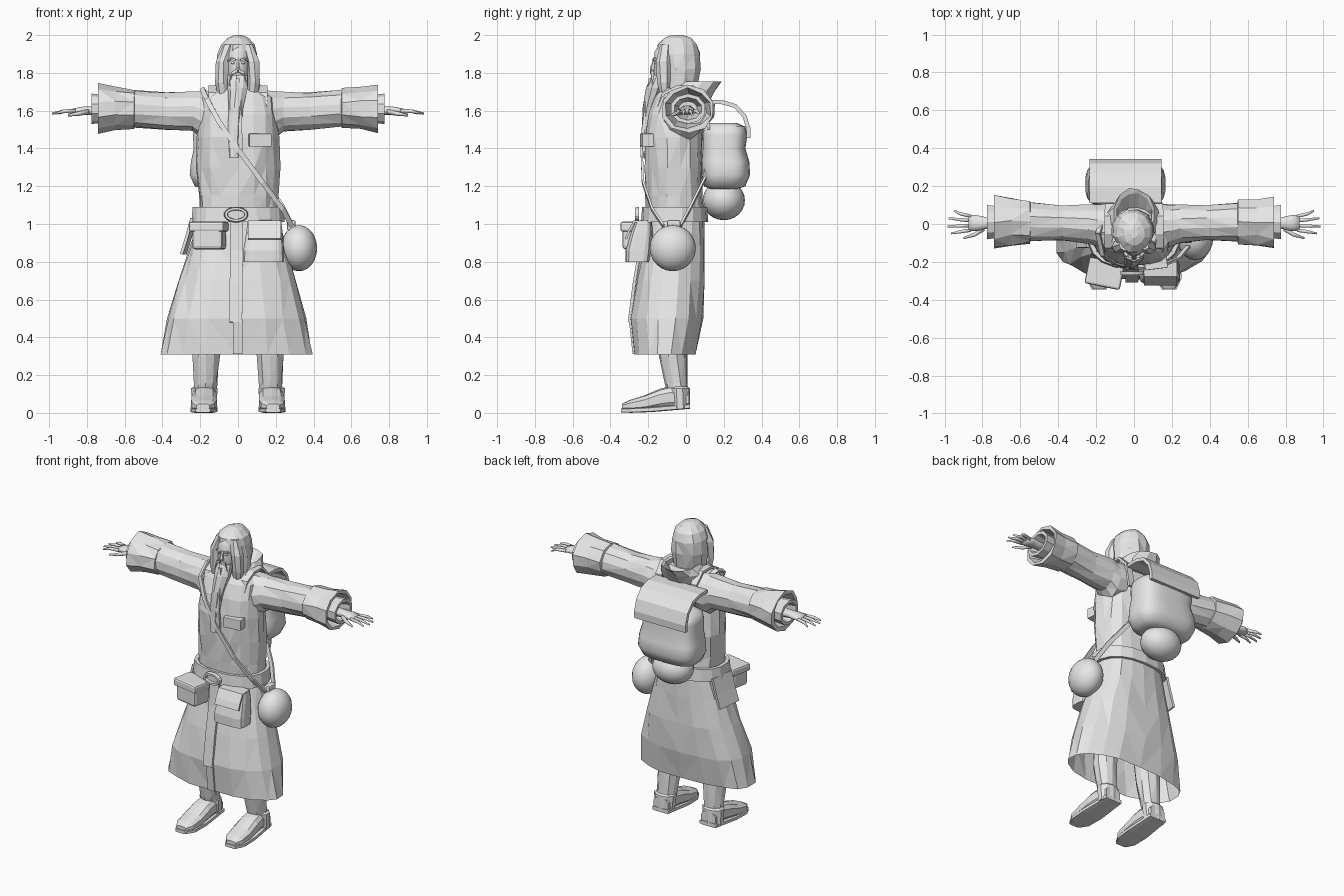
import bpy, bmesh, math, random
from mathutils import Vector
random.seed(4)

cloth = bpy.data.materials.new("plain_grey")
cloth.diffuse_color = (0.8, 0.8, 0.8, 1)


def finish(name, bm, smooth=False, tri=False):
    if tri:
        bmesh.ops.triangulate(bm, faces=bm.faces[:])
    bmesh.ops.recalc_face_normals(bm, faces=bm.faces[:])
    me = bpy.data.meshes.new(name)
    bm.to_mesh(me)
    bm.free()
    me.materials.append(cloth)
    for p in me.polygons:
        p.use_smooth = smooth
    ob = bpy.data.objects.new(name, me)
    bpy.context.collection.objects.link(ob)
    return ob


def loft(name, secs, n=12, axis='z', power=1.0, caps=(True, True), jitter=0, smooth=False, tri=False):
    """Skin elliptical sections (position, centre a, centre b, radius a, radius b)."""
    bm = bmesh.new()
    rings = []
    for t, ca, cb, ra, rb in secs:
        ring = []
        for i in range(n):
            w = 2 * math.pi * (i + 0.5) / n
            c, s = math.cos(w), math.sin(w)
            a = ca + ra * math.copysign(abs(c) ** power, c) + random.uniform(-jitter, jitter)
            b = cb + rb * math.copysign(abs(s) ** power, s) + random.uniform(-jitter, jitter)
            ring.append(bm.verts.new({'z': (a, b, t), 'x': (t, a, b), 'y': (a, t, b)}[axis]))
        rings.append(ring)
    for r, q in zip(rings, rings[1:]):
        for i in range(n):
            bm.faces.new((r[i], r[(i + 1) % n], q[(i + 1) % n], q[i]))
    if caps[0]:
        bm.faces.new(rings[0])
    if caps[1]:
        bm.faces.new(rings[-1])
    return finish(name, bm, smooth, tri)


def ball(name, c, r, seg=20):
    bm = bmesh.new()
    bmesh.ops.create_uvsphere(bm, u_segments=seg, v_segments=seg // 2 + 2, radius=1)
    for v in bm.verts:
        v.co = Vector([c[k] + v.co[k] * r[k] for k in range(3)])
    return finish(name, bm, True)


def box(name, lo, hi, bevel=0.0, rot=0.0):
    bm = bmesh.new()
    bmesh.ops.create_cube(bm, size=1)
    for v in bm.verts:
        v.co = Vector([v.co[k] * (hi[k] - lo[k]) for k in range(3)])
    if bevel:
        bmesh.ops.bevel(bm, geom=bm.edges[:], offset=bevel, segments=2, affect='EDGES', profile=0.5)
    ob = finish(name, bm)
    ob.location = [(lo[k] + hi[k]) / 2 for k in range(3)]
    ob.rotation_euler.z = rot
    return ob


def ribbon(name, pts, side, thick=0.008):
    """Flat band along a path; side is the half-width vector."""
    bm = bmesh.new()
    s = Vector(side)
    rows = []
    for i, p in enumerate(pts):
        p = Vector(p)
        d = Vector(pts[min(i + 1, len(pts) - 1)]) - Vector(pts[max(i - 1, 0)])
        nrm = d.cross(s).normalized() * thick
        rows.append([bm.verts.new(q) for q in (p - s - nrm, p + s - nrm, p + s + nrm, p - s + nrm)])
    for r, q in zip(rows, rows[1:]):
        for i in range(4):
            bm.faces.new((r[i], r[(i + 1) % 4], q[(i + 1) % 4], q[i]))
    bm.faces.new(rows[0])
    bm.faces.new(rows[-1])
    return finish(name, bm)


# Long coat: flared skirt and torso
loft("coat", [(0.31, -0.01, -0.11, 0.41, 0.165), (0.5, -0.01, -0.10, 0.37, 0.195),
              (0.7, 0, -0.08, 0.315, 0.18), (0.88, 0, -0.065, 0.255, 0.165), (1.03, 0, -0.055, 0.21, 0.15),
              (1.15, 0, -0.06, 0.21, 0.15), (1.3, 0, -0.065, 0.22, 0.155), (1.46, 0, -0.07, 0.215, 0.155),
              (1.58, 0, -0.055, 0.205, 0.15), (1.67, 0, -0.04, 0.2, 0.125), (1.72, 0, -0.04, 0.12, 0.10)],
     n=18, power=0.85, caps=(False, True), jitter=0.008, tri=True)

# Arms, wide cuffs, hands
for s, side in ((1, "right"), (-1, "left")):
    loft(side + "_sleeve", [(s * 0.12, -0.02, 1.585, 0.13, 0.125), (s * 0.19, -0.01, 1.575, 0.115, 0.13),
                            (s * 0.24, 0.0, 1.595, 0.105, 0.108), (s * 0.38, 0.005, 1.597, 0.095, 0.102),
                            (s * 0.55, 0.01, 1.61, 0.105, 0.1)],
         n=12, axis='x', jitter=0.004, tri=True)
    loft(side + "_cuff", [(s * 0.545, 0.01, 1.61, 0.1, 0.09), (s * 0.55, 0.01, 1.61, 0.118, 0.105),
                          (s * 0.65, 0.01, 1.61, 0.125, 0.113), (s * 0.74, 0.01, 1.61, 0.143, 0.128),
                          (s * 0.74, 0.01, 1.61, 0.12, 0.107), (s * 0.62, 0.01, 1.61, 0.095, 0.085)],
         n=10, axis='x', jitter=0.008, tri=True)
    loft(side + "_inner_sleeve", [(s * 0.6, 0.01, 1.61, 0.07, 0.07), (s * 0.775, 0.01, 1.61, 0.095, 0.08),
                                  (s * 0.775, 0.01, 1.61, 0.075, 0.06), (s * 0.68, 0.01, 1.61, 0.05, 0.04)],
         n=10, axis='x')
    loft(side + "_hand", [(s * 0.66, 0.005, 1.6, 0.04, 0.032), (s * 0.78, 0.005, 1.6, 0.033, 0.025),
                          (s * 0.83, 0.005, 1.6, 0.045, 0.022), (s * 0.875, 0.005, 1.597, 0.045, 0.015)],
         n=8, axis='x', smooth=True)
    for k, (y0, y1, x1) in enumerate(((-0.032, -0.05, 0.965), (-0.008, -0.013, 0.985),
                                      (0.017, 0.03, 0.98), (0.04, 0.07, 0.95))):
        loft(f"{side}_finger_{k}", [(s * 0.86, y0, 1.597, 0.011, 0.012),
                                    (s * 0.92, (y0 + y1) / 2, 1.597, 0.01, 0.01),
                                    (s * x1, y1, 1.585, 0.005, 0.005)], n=6, axis='x', smooth=True)
    loft(side + "_thumb", [(s * 0.79, -0.02, 1.595, 0.02, 0.014), (s * 0.84, -0.055, 1.585, 0.013, 0.012),
                           (s * 0.9, -0.075, 1.575, 0.006, 0.006)], n=6, axis='x', smooth=True)

    # Legs and boots
    loft(side + "_leg", [(0.04, s * 0.175, -0.03, 0.06, 0.05), (0.15, s * 0.172, -0.05, 0.062, 0.06),
                         (0.3, s * 0.168, -0.07, 0.075, 0.075), (0.6, s * 0.15, -0.07, 0.09, 0.085)],
         n=10, jitter=0.004, tri=True)
    loft(side + "_boot_cuff", [(0.025, s * 0.18, -0.03, 0.068, 0.052), (0.13, s * 0.178, -0.035, 0.074, 0.055),
                               (0.14, s * 0.178, -0.035, 0.06, 0.045)], n=10)
    loft(side + "_boot", [(-0.34, s * 0.185, 0.033, 0.035, 0.015), (-0.3, s * 0.182, 0.038, 0.062, 0.03),
                          (-0.22, s * 0.18, 0.05, 0.07, 0.043), (-0.14, s * 0.178, 0.072, 0.068, 0.055),
                          (-0.08, s * 0.176, 0.082, 0.063, 0.06), (0.015, s * 0.176, 0.07, 0.055, 0.045)],
         n=10, axis='y', power=0.7)
    loft(side + "_sole", [(-0.345, s * 0.185, 0.013, 0.04, 0.011), (-0.29, s * 0.182, 0.013, 0.07, 0.013),
                          (-0.18, s * 0.18, 0.018, 0.075, 0.014), (0.02, s * 0.176, 0.035, 0.062, 0.014)],
         n=8, axis='y', power=0.4)

    # Hair locks, brows and moustache, shoulder straps
    loft(side + "_hair_lock", [(1.66, s * 0.075, -0.11, 0.03, 0.025), (1.75, s * 0.085, -0.12, 0.035, 0.035),
                               (1.86, s * 0.08, -0.12, 0.035, 0.04), (1.95, s * 0.05, -0.11, 0.03, 0.03)],
         n=7, jitter=0.004, tri=True)
    ribbon(side + "_brow", [(s * 0.012, -0.172, 1.868), (s * 0.035, -0.168, 1.876), (s * 0.052, -0.15, 1.865)],
           (0, 0, 0.005), 0.006)
    ribbon(side + "_moustache", [(s * 0.002, -0.184, 1.812), (s * 0.03, -0.178, 1.80), (s * 0.045, -0.172, 1.74)],
           (0, 0, 0.009), 0.008)
    ball(side + "_eye", (s * 0.026, -0.158, 1.853), (0.011, 0.01, 0.007), 8)
    ribbon(side + "_pack_strap", [(s * 0.13, -0.15, 1.6), (s * 0.135, -0.12, 1.69), (s * 0.135, -0.05, 1.725),
                                  (s * 0.135, 0.04, 1.725), (s * 0.13, 0.1, 1.66), (s * 0.12, 0.12, 1.5)],
           (0.022, 0, 0), 0.008)

# Head, hair, beard
loft("hair", [(1.64, 0, -0.04, 0.095, 0.09), (1.72, -0.002, -0.04, 0.105, 0.1), (1.82, -0.004, -0.03, 0.115, 0.108),
              (1.9, -0.004, -0.038, 0.11, 0.118), (1.95, 0, -0.045, 0.09, 0.108), (1.985, 0, -0.045, 0.055, 0.075),
              (2.0, 0, -0.045, 0.02, 0.03)], n=12, jitter=0.005, tri=True)
loft("face", [(1.74, 0, -0.11, 0.04, 0.05), (1.8, 0, -0.11, 0.056, 0.062), (1.86, 0, -0.105, 0.062, 0.062),
              (1.91, 0, -0.105, 0.058, 0.062), (1.95, 0, -0.09, 0.04, 0.05)], n=14, smooth=True)
loft("nose", [(1.815, 0, -0.172, 0.015, 0.013), (1.83, 0, -0.176, 0.013, 0.014), (1.875, 0, -0.163, 0.007, 0.008)], n=6)
loft("beard", [(1.35, -0.02, -0.225, 0.025, 0.012), (1.5, -0.018, -0.215, 0.035, 0.022),
               (1.62, -0.01, -0.195, 0.04, 0.035), (1.72, 0, -0.165, 0.055, 0.045), (1.79, 0, -0.14, 0.056, 0.04)],
     n=9, jitter=0.003, tri=True)
ribbon("beard_strand", [(0.015, -0.222, 1.38), (0.012, -0.228, 1.5), (0.008, -0.21, 1.64), (0, -0.19, 1.77)],
       (0.01, 0, 0), 0.007)

# Upturned collar behind the neck
loft("collar", [(1.64, 0, -0.01, 0.15, 0.13), (1.71, 0, 0.02, 0.145, 0.14), (1.755, 0, 0.055, 0.11, 0.135),
                (1.745, 0, 0.05, 0.095, 0.115), (1.68, 0, 0.0, 0.09, 0.09)],
     n=12, caps=(True, False), jitter=0.005, tri=True)

# Belt, buckle and hanging front strip
loft("belt", [(1.01, 0, -0.06, 0.23, 0.16), (1.01, 0, -0.06, 0.25, 0.178), (1.09, 0, -0.06, 0.243, 0.172),
              (1.09, 0, -0.06, 0.22, 0.155)], n=18, power=0.85, caps=(False, False))
loft("buckle", [(-0.25, -0.01, 1.05, 0.065, 0.042), (-0.27, -0.01, 1.05, 0.06, 0.037),
                (-0.27, -0.01, 1.05, 0.047, 0.025), (-0.25, -0.01, 1.05, 0.045, 0.023)],
     n=16, axis='y', smooth=False)
ribbon("front_strip", [(-0.008, -0.232, 1.02), (-0.008, -0.245, 0.86), (-0.01, -0.275, 0.68), (-0.012, -0.3, 0.48)],
       (0.034, 0, 0), 0.008)
ribbon("coat_seam", [(-0.002, -0.297, 0.49), (-0.002, -0.278, 0.312)], (0.025, 0, 0), 0.005)

# Belt pouches with flaps, side cloth, chest box
box("left_pouch", (-0.235, -0.325, 0.865), (-0.07, -0.2, 0.99), 0.018, -0.2)
box("left_pouch_flap", (-0.25, -0.332, 0.96), (-0.06, -0.19, 1.012), 0.012, -0.2)
loft("right_pouch", [(0.8, 0.135, -0.255, 0.11, 0.065), (0.86, 0.135, -0.25, 0.108, 0.07),
                     (0.95, 0.14, -0.235, 0.098, 0.06), (1.01, 0.14, -0.225, 0.09, 0.045)],
     n=16, power=0.5)
ribbon("right_pouch_flap", [(0.14, -0.2, 1.015), (0.14, -0.275, 1.012), (0.14, -0.303, 0.96), (0.14, -0.318, 0.92)],
       (0.088, 0, 0), 0.006)
ribbon("side_cloth", [(-0.235, -0.04, 1.03), (-0.262, -0.04, 0.93), (-0.29, -0.04, 0.84)], (0.01, 0.085, 0), 0.008)
box("chest_box", (0.055, -0.238, 1.41), (0.175, -0.165, 1.478), 0.004, 0.12)

# Round flask with two neck tabs and its shoulder strap
ball("flask", (0.323, -0.07, 0.872), (0.096, 0.122, 0.122))
box("flask_neck", (0.26, -0.1, 0.965), (0.305, -0.03, 1.02), 0.008)
ribbon("flask_strap_front", [(-0.19, -0.05, 1.715), (-0.165, -0.165, 1.66), (-0.1, -0.21, 1.54), (0.0, -0.235, 1.395),
                             (0.13, -0.228, 1.22), (0.235, -0.18, 1.08), (0.285, -0.12, 0.99)], (0.011, 0, 0.007), 0.006)
ribbon("flask_strap_back", [(-0.19, -0.05, 1.715), (-0.14, 0.09, 1.64), (0.0, 0.105, 1.42), (0.13, 0.1, 1.24),
                            (0.23, 0.03, 1.1), (0.285, -0.03, 0.99)], (0.011, 0, 0.007), 0.006)

# Backpack, arched lid and hanging round bundle
loft("backpack", [(1.185, -0.045, 0.2, 0.13, 0.07), (1.2, -0.045, 0.205, 0.185, 0.11), (1.26, -0.045, 0.21, 0.212, 0.13),
                  (1.33, -0.045, 0.208, 0.205, 0.128), (1.4, -0.045, 0.2, 0.19, 0.115), (1.47, -0.045, 0.205, 0.195, 0.12),
                  (1.515, -0.045, 0.205, 0.185, 0.11), (1.535, -0.045, 0.2, 0.13, 0.07)],
     n=24, power=0.6, smooth=True)
ribbon("pack_lid", [(-0.045, 0.11, 1.645), (-0.045, 0.19, 1.645), (-0.045, 0.26, 1.625), (-0.045, 0.31, 1.57),
                    (-0.045, 0.332, 1.5), (-0.045, 0.33, 1.455)], (0.19, 0, 0), 0.011)
ball("round_bundle", (-0.045, 0.2, 1.125), (0.135, 0.112, 0.105))
